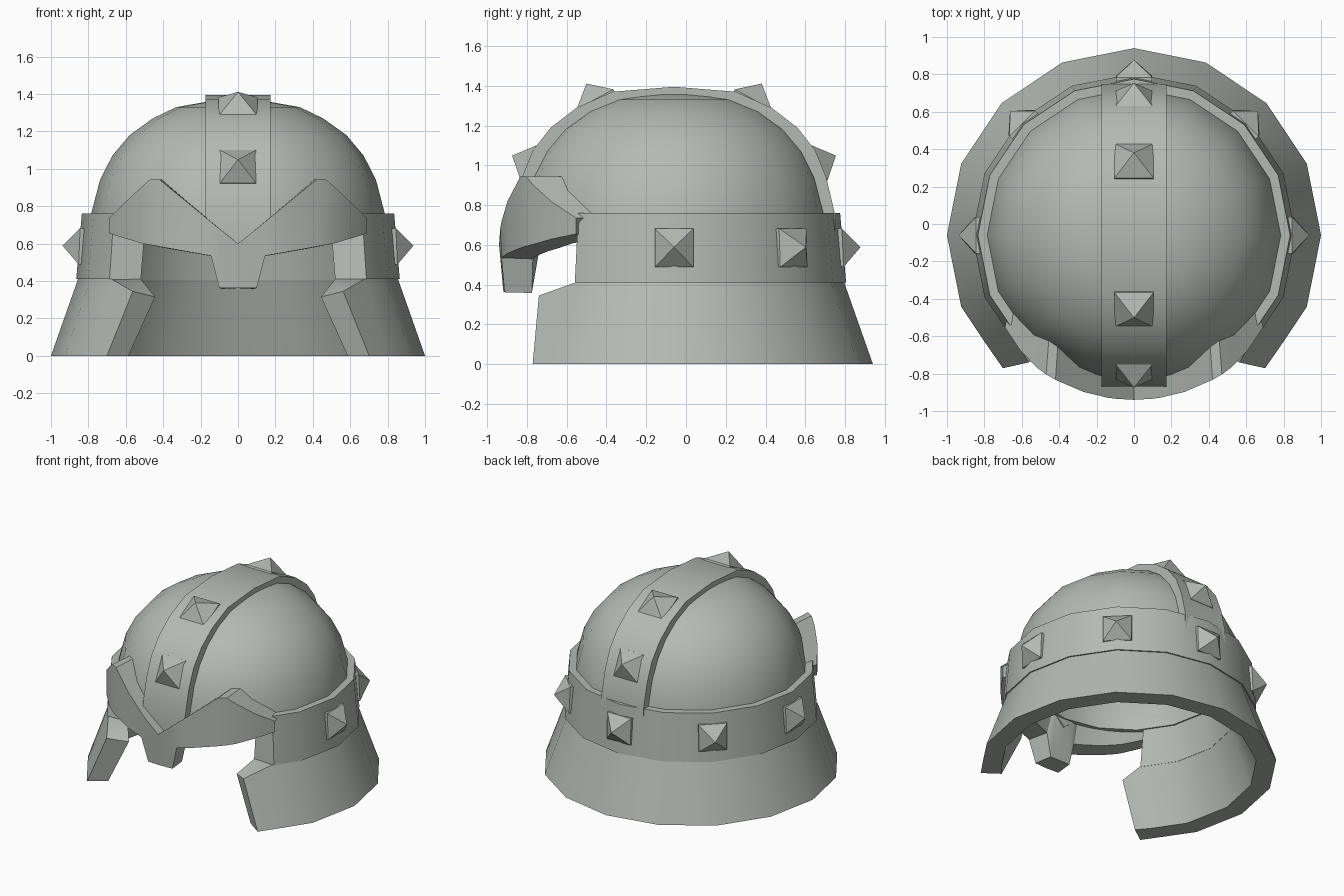
import bpy
import bmesh
from math import sin, cos, pi, radians, sqrt
from mathutils import Vector

SIDES = 16
STEP = 360 / SIDES
CENTRE_Y = -0.06

if "Cube" in bpy.data.objects:
    bpy.data.objects.remove(bpy.data.objects["Cube"], do_unlink=True)

# Single worn-metal colour
steel = bpy.data.materials.new("grey_steel")
steel.use_nodes = True
steel.diffuse_color = (0.46, 0.49, 0.46, 1)
steel.node_tree.nodes["Principled BSDF"].inputs["Base Color"].default_value = steel.diffuse_color


def finish(name, bm, smooth=True):
    """Turn a bmesh into a coloured, shaded object."""
    bmesh.ops.remove_doubles(bm, verts=bm.verts, dist=0.0005)
    bmesh.ops.recalc_face_normals(bm, faces=bm.faces)
    mesh = bpy.data.meshes.new(name)
    bm.to_mesh(mesh)
    bm.free()
    mesh.materials.append(steel)
    obj = bpy.data.objects.new(name, mesh)
    bpy.context.collection.objects.link(obj)
    if smooth:
        bpy.ops.object.select_all(action="DESELECT")
        obj.select_set(True)
        bpy.context.view_layer.objects.active = obj
        bpy.ops.object.shade_smooth_by_angle(angle=radians(30))


def loft(name, sections, ring=False):
    """Bridge closed cross-sections; cap the ends unless they form a ring."""
    bm = bmesh.new()
    rows = [[bm.verts.new(p) for p in section] for section in sections]
    pairs = list(zip(rows, rows[1:]))
    if ring:
        pairs.append((rows[-1], rows[0]))
    for a, b in pairs:
        for i in range(len(a)):
            j = (i + 1) % len(a)
            bm.faces.new((a[i], a[j], b[j], b[i]))
    if not ring:
        bm.faces.new(rows[0])
        bm.faces.new(rows[-1])
    finish(name, bm)


def polar(angle, radius, z):
    """Point on a regular many-sided prism around the helmet axis."""
    off = radians(angle % STEP - STEP / 2)
    r = radius * cos(pi / SIDES) / cos(off)
    a = radians(angle)
    return Vector((r * cos(a), CENTRE_Y + r * sin(a), z))


def mirrored(sections):
    """Continue right-hand sections to the far side by mirroring x."""
    flip = [[Vector((-p.x, p.y, p.z)) for p in s] for s in reversed(sections)]
    return sections + flip[1:]


def spike(name, location, direction, height=0.09, half=0.097):
    """Square pyramid stud pointing along a direction."""
    bm = bmesh.new()
    centre = Vector(location)
    n = Vector(direction).normalized()
    side = Vector((0, 0, 1)).cross(n).normalized()
    up = n.cross(side)
    # the foot sinks a little below the visible base square
    corners = ((-1, -1), (1, -1), (1, 1), (-1, 1))
    base = [bm.verts.new(centre + (side * i + up * j) * half) for i, j in corners]
    foot = [bm.verts.new(v.co - n * 0.03) for v in base]
    tip = bm.verts.new(centre + n * height)
    bm.faces.new(foot)
    for i in range(4):
        j = (i + 1) % 4
        bm.faces.new((base[i], base[j], tip))
        bm.faces.new((foot[i], foot[j], base[j], base[i]))
    finish(name, bm, smooth=False)


# Dome: thick hollow lathe
outer = [(0.79, 0.66), (0.785, 0.76), (0.738, 0.94), (0.672, 1.07), (0.58, 1.18),
         (0.455, 1.27), (0.33, 1.33), (0.17, 1.358), (0, 1.363)]
inner = [(r * 0.835, 0.66 + (z - 0.66) * 0.81) for r, z in reversed(outer)]
loft("dome", [[polar(k * STEP, r, z) for r, z in outer + inner] for k in range(SIDES)], ring=True)

# Brow band: open at the front, inside wall continuing the neck guard's slope
regular = [k * STEP for k in range(-1, 5)]


def band_section(angle, top_in, low_in):
    return [polar(angle, 0.865, 0.41), polar(angle, 0.835, 0.76),
            polar(top_in, 0.65, 0.76), polar(low_in, 0.72, 0.405)]


band = [band_section(-36, -40.2, -43.5)] + [band_section(a, a, a) for a in regular]
loft("brow_band", mirrored(band))


# Flared neck guard reaching forward under the band
def guard_section(low, high, low_in, high_in, r=0.855, r_in=0.72, z=0.412, z_in=0.41):
    return [polar(low, 1, 0), polar(high, r, z),
            polar(high_in, r_in, z_in), polar(low_in, 0.865, 0)]


guard = [guard_section(-45.4, -50.4, -47, -53, 0.895, 0.75, 0.345, 0.315),
         guard_section(-36, -36, -40, -43.5)]
guard += [guard_section(a, a, a, a) for a in regular]
loft("neck_guard", mirrored(guard))

# Visor with two peaks and a nose guard: x, top, bottom, radius
visor_outline = [(0.69, 0.735, 0.655, 0.848), (0.61, 0.815, 0.63, 0.865),
                 (0.52, 0.9, 0.603, 0.878), (0.47, 0.943, 0.593, 0.88),
                 (0.42, 0.943, 0.584, 0.88), (0.27, 0.82, 0.557, 0.88),
                 (0.145, 0.717, 0.535, 0.88), (0.1, 0.68, 0.362, 0.88),
                 (0, 0.6, 0.362, 0.88)]
visor = []
for x, top, bottom, r in visor_outline:
    y = -sqrt(r * r - x * x)
    k = 0.72 / r
    k_up = 0.665 / r
    lip = y * 0.975 if x <= 0.1 else y
    visor.append([Vector((x, CENTRE_Y + lip, bottom)), Vector((x, CENTRE_Y + y, top)),
                  Vector((x * 0.97, CENTRE_Y + y * 0.76, top)),
                  Vector((x * k_up, CENTRE_Y + y * k_up, 0.7)),
                  Vector((x * k, CENTRE_Y + y * k, bottom - 0.037 * x))])
loft("visor", mirrored(visor))

# Raised crest strap running front to back
half_path = [(0.81, 0.6), (0.808, 0.76), (0.765, 0.94), (0.71, 1.075), (0.62, 1.19),
             (0.49, 1.29), (0.31, 1.37), (0, 1.395)]
path = [(-r, z) for r, z in half_path] + [(r, z) for r, z in reversed(half_path[:-1])]
crest = []
for r, z in path:
    depth = (r * 0.91, 0.6 + (z - 0.6) * 0.92)
    crest.append([Vector((x, CENTRE_Y + a, b)) for x, (a, b) in
                  ((-0.174, (r, z)), (0.174, (r, z)), (0.174, depth), (-0.174, depth))])
loft("crest_strap", crest)

# Spikes on the crest, front and back
for label, s in (("front", -1), ("back", 1)):
    spike("lower_crest_spike_" + label, (0, CENTRE_Y + s * 0.732, 1.012), (0, s * 0.91, 0.41))
    spike("upper_crest_spike_" + label, (0, CENTRE_Y + s * 0.398, 1.332),
          (0, s * 0.477, 0.88), half=0.105)

# Spikes around the brow band
for angle in range(0, 181, 45):
    a = radians(angle)
    spike("band_spike_%d" % angle, polar(angle, 0.848, 0.585), (cos(a), sin(a), 0.04))
